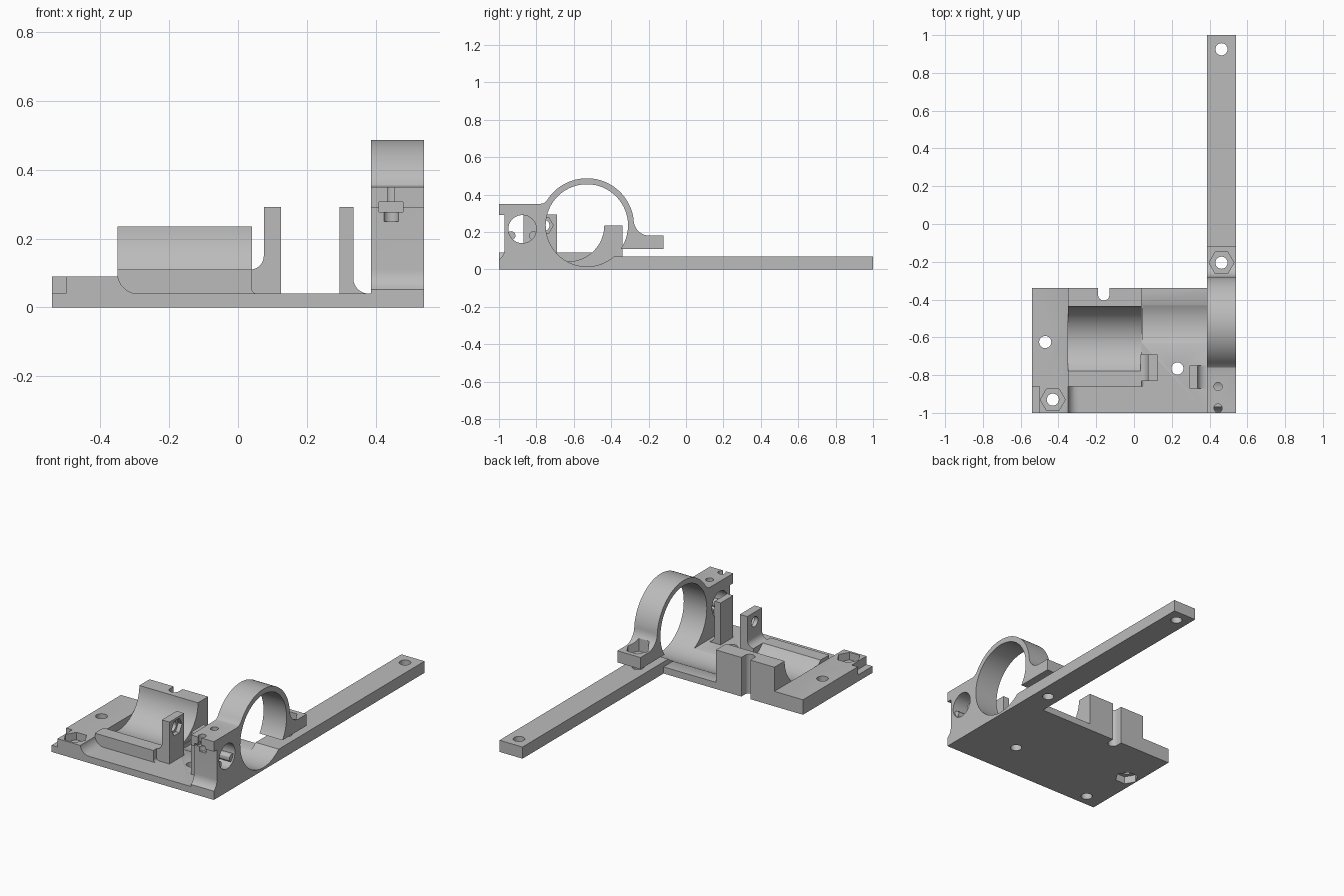
import bpy, bmesh
from math import sin, cos, radians, pi
from mathutils import Vector

if "Cube" in bpy.data.objects:
    bpy.data.objects.remove(bpy.data.objects["Cube"])

grey = bpy.data.materials.new("plain grey")
grey.use_nodes = True
grey.diffuse_color = (0.5, 0.5, 0.5, 1)
grey.node_tree.nodes["Principled BSDF"].inputs["Base Color"].default_value = (0.5, 0.5, 0.5, 1)

PLACE = {"x": lambda a, b, t: (t, a, b),
         "y": lambda a, b, t: (a, t, b),
         "z": lambda a, b, t: (a, b, t)}


def arc(cu, cv, r, start, end, steps):
    """Points on a circular arc, angles in degrees."""
    angles = [radians(start + (end - start) * i / steps) for i in range(steps + 1)]
    return [(cu + r * cos(a), cv + r * sin(a)) for a in angles]


def prism(name, axis, outline, lo, hi):
    """Extrude a flat outline along an axis."""
    bm = bmesh.new()
    bottom = [bm.verts.new(PLACE[axis](u, v, lo)) for u, v in outline]
    top = [bm.verts.new(PLACE[axis](u, v, hi)) for u, v in outline]
    bm.faces.new(bottom)
    bm.faces.new(top)
    n = len(outline)
    for i in range(n):
        j = (i + 1) % n
        bm.faces.new((bottom[i], bottom[j], top[j], top[i]))
    bmesh.ops.recalc_face_normals(bm, faces=bm.faces)
    mesh = bpy.data.meshes.new(name)
    bm.to_mesh(mesh)
    bm.free()
    mesh.materials.append(grey)
    obj = bpy.data.objects.new(name, mesh)
    bpy.context.collection.objects.link(obj)
    return obj


def box(name, x, y, z):
    return prism(name, "z", [(x[0], y[0]), (x[1], y[0]), (x[1], y[1]), (x[0], y[1])], *z)


def rod(name, axis, u, v, r, lo, hi, sides=40):
    return prism(name, axis, arc(u, v, r, 0, 360, sides)[:-1], lo, hi)


def cut(target, *cutters):
    for c in cutters:
        mod = target.modifiers.new(c.name, "BOOLEAN")
        mod.operation = "DIFFERENCE"
        mod.solver = "EXACT"
        mod.object = c
        c.hide_render = True
    bpy.context.view_layer.update()
    graph = bpy.context.evaluated_depsgraph_get()
    mesh = bpy.data.meshes.new_from_object(target.evaluated_get(graph))
    target.modifiers.clear()
    target.data = mesh
    for c in cutters:
        bpy.data.objects.remove(c)


HOLE, HEX = 0.032, 0.066
RING_Y, AXIS_Z, BORE = -0.53, 0.235, 0.22
CRADLE_Y, CRADLE_R = -0.63, 0.193

# Base plate with its thicker side and a filleted step
base = prism("base_plate", "y",
             [(-0.54, 0), (0.387, 0), (0.387, 0.04)]
             + arc(-0.29, 0.1, 0.06, 270, 190, 10)
             + [(-0.35, 0.09), (-0.54, 0.09)], -1, -0.34)
cut(base,
    rod("cradle_cut", "x", CRADLE_Y, AXIS_Z, 0.195, -0.35, 0.04, 96),
    rod("bore_cut", "x", RING_Y, AXIS_Z, BORE, 0.045, 0.5, 96),
    box("corner_cut", (-0.6, -0.5), (-1.1, -0.86), (0.04, 0.2)),
    rod("corner_hole", "z", -0.43, -0.93, HOLE, -0.1, 0.2),
    rod("corner_nut", "z", -0.43, -0.93, HEX, 0.045, 0.2, 6),
    rod("side_hole", "z", -0.47, -0.625, HOLE, -0.1, 0.2),
    rod("side_nut", "z", -0.47, -0.625, HEX, -0.1, 0.045, 6),
    rod("floor_hole", "z", 0.23, -0.765, HOLE, -0.1, 0.2),
    box("slot", (-0.19, -0.13), (-0.375, -0.2), (-0.1, 0.4)),
    rod("slot_end", "z", -0.16, -0.375, 0.03, -0.1, 0.4))

# Half-round cradle with a tall back wall and a low front wall
cradle = prism("cradle", "x",
               [(-0.86, 0.01), (-0.34, 0.01), (-0.34, AXIS_Z)]
               + arc(CRADLE_Y, AXIS_Z, CRADLE_R, 0, -140, 32)
               + [(-0.86, 0.11)], -0.35, 0.04)
cut(cradle,
    box("slot", (-0.19, -0.13), (-0.375, -0.2), (-0.1, 0.4)),
    rod("slot_end", "z", -0.16, -0.375, 0.03, -0.1, 0.4))

# Fillet at the end of the front wall
prism("wall_fillet", "y", [(0.035, 0.02), (0.055, 0.04)]
      + arc(0.055, 0.055, 0.015, 270, 180, 5) + [(0.035, 0.055)], -0.86, -0.83)

# Inner and outer bearing posts
inner = prism("inner_post", "y",
              [(0.035, 0.01), (0.125, 0.01), (0.125, 0.292), (0.075, 0.292)]
              + arc(0.035, 0.15, 0.04, 0, -90, 8), -0.83, -0.69)
cut(inner,
    rod("pin_hole", "x", -0.76, AXIS_Z, 0.03, 0, 0.3),
    rod("pin_nut", "x", -0.76, AXIS_Z, 0.05, 0.1, 0.3, 6))
prism("outer_post", "y",
      [(0.295, 0.01), (0.38, 0.01)] + arc(0.38, 0.085, 0.045, 270, 180, 8)
      + [(0.335, 0.292), (0.295, 0.292)], -0.87, -0.75)

# Split ring clamp, front block and long arm in one profile
clamp = prism("ring_clamp_and_arm", "x",
              [(-1, 0), (1, 0), (1, 0.07)]
              + arc(RING_Y, AXIS_Z, BORE, -48.6, -394.6, 84)
              + [(-0.12, 0.11), (-0.12, 0.18)]
              + arc(-0.195, 0.265, 0.085, 270, 185, 10)
              + arc(RING_Y, AXIS_Z, 0.252, 8, 148, 44)
              + [(-0.76, 0.354), (-0.78, 0.35), (-1, 0.35), (-1, 0.29), (-0.97, 0.29)]
              + arc(-1.04, 0.11, 0.07, 0, -55, 8), 0.387, 0.54)
cut(clamp,
    rod("arm_hole", "z", 0.463, 0.925, HOLE, -0.1, 0.2),
    rod("foot_hole", "z", 0.463, -0.205, HOLE, -0.1, 0.3),
    rod("foot_nut", "z", 0.463, -0.205, HEX, 0.135, 0.3, 6),
    rod("block_hole", "x", -0.875, 0.215, 0.075, 0.3, 0.6),
    rod("top_hole", "z", 0.445, -0.86, 0.022, 0.22, 0.4, 24),
    rod("front_hole", "z", 0.445, -0.975, 0.022, 0.25, 0.4, 24),
    box("screw_slot", (0.435, 0.455), (-1.1, -0.975), (0.25, 0.4)),
    box("nut_slot", (0.41, 0.48), (-1.1, -0.94), (0.278, 0.306)))

# Small prongs inside the block hole
for side in (-1, 1):
    y = -0.875 + side * 0.06
    prism("hole_prong", "x", arc(y, 0.18, 0.024, 0, 360, 12)[:-1], 0.4, 0.53)

# Smooth the round walls, keep edges crisp
for obj in bpy.context.collection.objects:
    if obj.type == "MESH" and obj.data.materials and obj.data.materials[0] == grey:
        bpy.ops.object.select_all(action="DESELECT")
        obj.select_set(True)
        bpy.context.view_layer.objects.active = obj
        bpy.ops.object.shade_smooth_by_angle(angle=radians(30))
